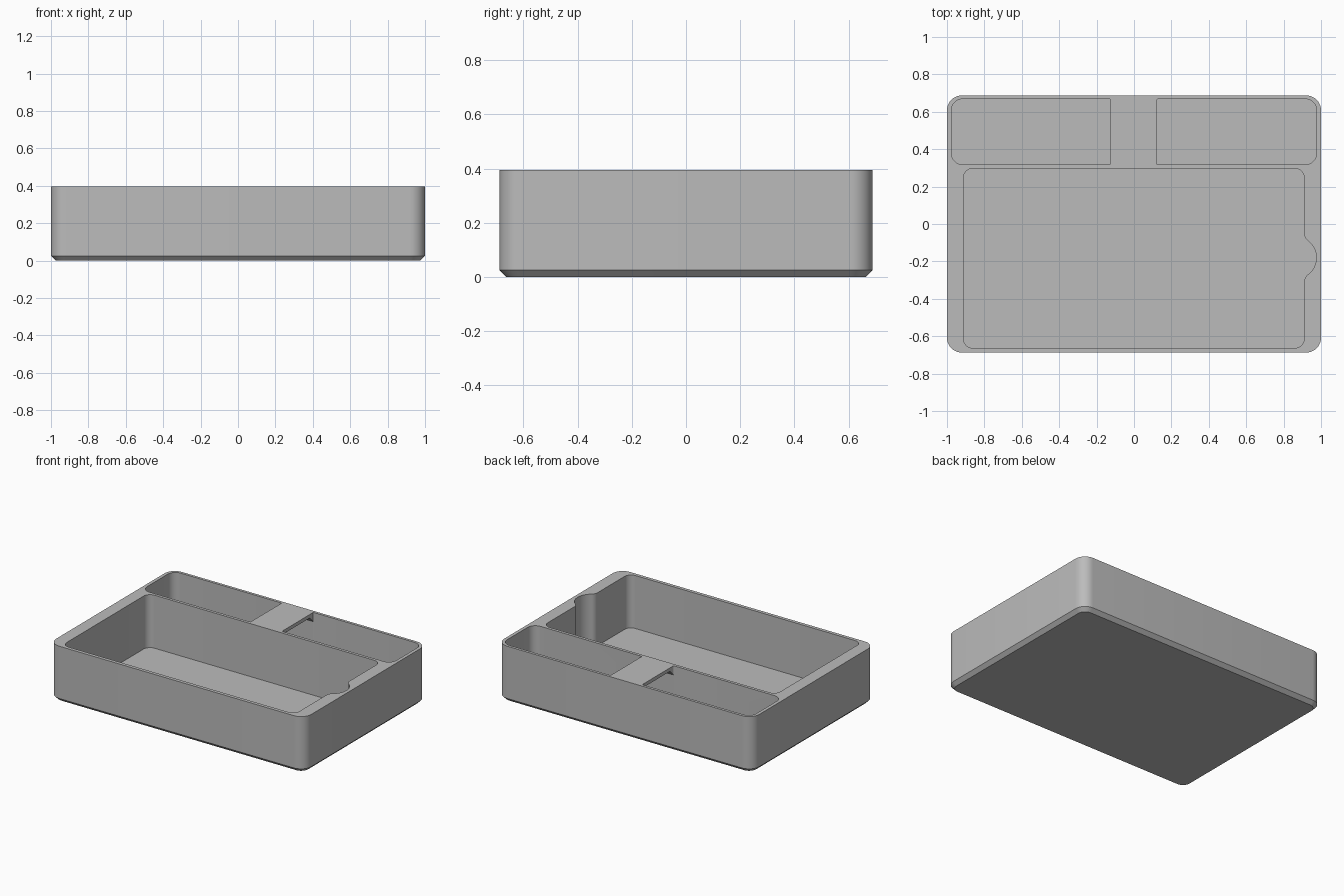
import bpy, bmesh, math
from mathutils import Vector

if "Cube" in bpy.data.objects:
    bpy.data.objects.remove(bpy.data.objects["Cube"])

H, FLOOR = 0.395, 0.02
grey = bpy.data.materials.new("plain grey")
grey.diffuse_color = (0.5, 0.5, 0.5, 1)
grey.use_nodes = True
grey.node_tree.nodes["Principled BSDF"].inputs["Base Color"].default_value = grey.diffuse_color


def arc(cx, cy, r, a0, a1, n=10):
    return [(cx + r * math.cos(math.radians(a0 + (a1 - a0) * i / n)),
             cy + r * math.sin(math.radians(a0 + (a1 - a0) * i / n))) for i in range(n + 1)]


def rounded(x0, x1, y0, y1, radii):
    """Counter-clockwise outline; radii: front left, front right, back right, back left."""
    a, b, c, d = radii
    return (arc(x0 + a, y0 + a, a, 180, 270) + arc(x1 - b, y0 + b, b, 270, 360)
            + arc(x1 - c, y1 - c, c, 0, 90) + arc(x0 + d, y1 - d, d, 90, 180))


def loft(name, rings):
    """Solid from stacked rings of 3D points, capped at both ends."""
    bm = bmesh.new()
    loops = [[bm.verts.new(p) for p in ring] for ring in rings]
    n = len(loops[0])
    for lo, hi in zip(loops, loops[1:]):
        for i in range(n):
            bm.faces.new((lo[i], lo[(i + 1) % n], hi[(i + 1) % n], hi[i]))
    bm.faces.new(loops[0][::-1])
    bm.faces.new(loops[-1])
    bmesh.ops.recalc_face_normals(bm, faces=bm.faces)
    me = bpy.data.meshes.new(name)
    bm.to_mesh(me)
    bm.free()
    me.materials.append(grey)
    ob = bpy.data.objects.new(name, me)
    bpy.context.collection.objects.link(ob)
    return ob


def pocket(name, outline):
    return loft(name, [[(x, y, z) for x, y in outline] for z in (FLOOR, H + 0.1)])


# Tray body with rounded corners and a chamfered bottom edge
X, Y, R, C = 1.0, 0.6875, 0.08, 0.025
outer = rounded(-X, X, -Y, Y, [R] * 4)
inner = rounded(-X + C, X - C, -Y + C, Y - C, [R - C] * 4)
tray = loft("tray", [[(x, y, 0) for x, y in inner],
                     [(x, y, C) for x, y in outer],
                     [(x, y, H) for x, y in outer]])

# Main compartment with a finger notch blended into its right wall
r = 0.05
notch_angle = math.degrees(math.atan2(0.13, 0.0975))
main = (arc(-0.912 + r, -0.663 + r, r, 180, 270) + arc(0.91 - r, -0.663 + r, r, 270, 360)
        + arc(0.96, -0.31, 0.05, 180, 180 - notch_angle, 6)
        + arc(0.8625, -0.18, 0.1125, -notch_angle, notch_angle, 16)[1:-1]
        + arc(0.96, -0.05, 0.05, 180 + notch_angle, 180, 6)
        + arc(0.91 - r, 0.297 - r, r, 0, 90) + arc(-0.912 + r, 0.297 - r, r, 90, 180))
cutters = [pocket("main_cutter", main)]

# Two rear compartments either side of the bridge
y0, y1, big, small = 0.318, 0.668, 0.06, 0.006
cutters.append(pocket("left_cutter", rounded(-0.976, -0.125, y0, y1, (big, small, small, big))))
cutters.append(pocket("right_cutter", rounded(0.122, 0.976, y0, y1, (small, big, big, small))))

# Passage under the bridge, with bevelled upper corners
top, bevel = H - 0.025, 0.04
section = [(y0 + 0.001, FLOOR), (y1 - 0.001, FLOOR), (y1 - 0.001, top - bevel),
           (y1 - bevel, top), (y0 + bevel, top), (y0 + 0.001, top - bevel)]
cutters.append(loft("passage_cutter", [[(x, y, z) for y, z in section] for x in (-0.2, 0.2)]))

# Cut the compartments and remove the helpers
bpy.context.view_layer.objects.active = tray
tray.select_set(True)
for cutter in cutters:
    mod = tray.modifiers.new("cut", 'BOOLEAN')
    mod.operation, mod.solver, mod.object = 'DIFFERENCE', 'EXACT', cutter
    bpy.ops.object.modifier_apply(modifier=mod.name)
    bpy.data.objects.remove(cutter)

bpy.ops.object.shade_smooth_by_angle(angle=math.radians(30))
